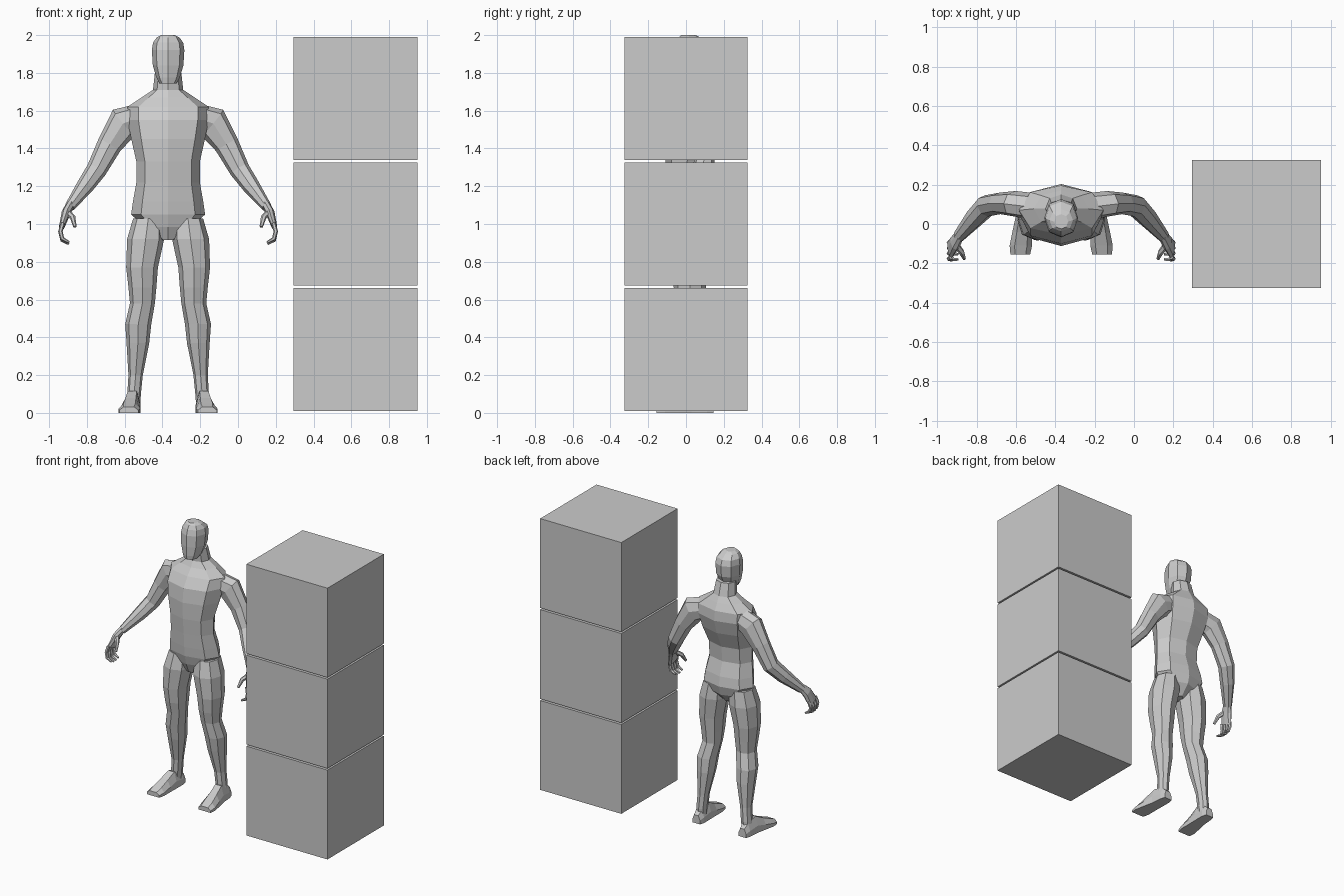
import bpy, bmesh
from mathutils import Vector

CX = -0.37  # centre line of the figure
K = 0.73
OCT = [(0, -1), (K, -K), (1, 0), (K, K), (0, 1), (-K, K), (-1, 0), (-K, -K)]
HEX = [(1, 0), (.5, .87), (-.5, .87), (-1, 0), (-.5, -.87), (.5, -.87)]


def loft(name, rings):
    """Closed skin through a list of equally sized point rings."""
    bm = bmesh.new()
    vs = [[bm.verts.new(p) for p in r] for r in rings]
    n = len(vs[0])
    for a, b in zip(vs, vs[1:]):
        for i in range(n):
            j = (i + 1) % n
            bm.faces.new((a[i], a[j], b[j], b[i]))
    bm.faces.new(vs[0][::-1])
    bm.faces.new(vs[-1])
    bmesh.ops.recalc_face_normals(bm, faces=bm.faces)
    me = bpy.data.meshes.new(name)
    bm.to_mesh(me)
    bm.free()
    ob = bpy.data.objects.new(name, me)
    bpy.context.collection.objects.link(ob)
    return ob


def stack(name, rows, s=1):
    """Rows of (z, centre x, half width, front y, back y)."""
    return loft(name, [[(CX + s * (c + w * u), (f + b) / 2 + (b - f) / 2 * v, z)
                        for u, v in OCT] for z, c, w, f, b in rows])


def limb(name, rows, s, shape=OCT):
    """Rows of (x, y, z, radius across, radius in depth) along a path."""
    pts = [Vector(r[:3]) for r in rows]
    rings = []
    for i, r in enumerate(rows):
        t = (pts[min(i + 1, len(pts) - 1)] - pts[max(i - 1, 0)]).normalized()
        a = t.cross(Vector((0, 1, 0))).normalized()
        d = t.cross(a)
        ring = [pts[i] + a * r[3] * u + d * r[4] * v for u, v in shape]
        rings.append([(CX + s * p.x, p.y, p.z) for p in ring])
    return loft(name, rings)


# torso and neck
body = stack("figure", [
    (.915, 0, .035, -.04, .07), (.985, 0, .12, -.07, .135), (1.05, 0, .196, -.085, .15),
    (1.12, 0, .186, -.092, .14), (1.22, 0, .168, -.098, .11), (1.33, 0, .168, -.108, .12),
    (1.45, 0, .195, -.112, .175), (1.55, 0, .215, -.10, .203), (1.62, 0, .215, -.055, .195),
    (1.67, 0, .14, -.015, .17), (1.71, 0, .08, .005, .15), (1.80, 0, .07, .0, .125)])

# head
parts = [stack("head", [
    (1.745, 0, .045, -.06, .04), (1.775, 0, .062, -.066, .09), (1.84, 0, .081, -.068, .12),
    (1.92, 0, .086, -.065, .127), (1.96, 0, .08, -.053, .113), (1.988, 0, .06, -.037, .075),
    (2.0, 0, .035, -.025, .05)])]

for s in (-1, 1):
    # leg
    parts.append(stack("leg", [
        (1.03, .105, .08, -.06, .12), (.92, .119, .098, -.085, .132), (.77, .138, .084, -.08, .118),
        (.665, .136, .074, -.065, .105), (.58, .136, .066, -.045, .095), (.47, .158, .069, -.03, .122),
        (.37, .16, .06, -.01, .128), (.2, .172, .038, .035, .122), (.1, .18, .036, .04, .126),
        (.03, .185, .036, .04, .12)], s))
    # foot, swept from heel to toe: (y, centre x, half width, height)
    foot = [(.145, .186, .03, .06), (.11, .186, .04, .09), (.03, .19, .043, .115),
            (-.04, .198, .05, .08), (-.11, .205, .057, .05), (-.155, .208, .05, .032)]
    outline = [(-1, 0), (1, 0), (1, .45), (.55, 1), (-.55, 1), (-1, .45)]
    parts.append(loft("foot", [[(CX + s * (c + w * u), y, h * v) for u, v in outline]
                               for y, c, w, h in foot]))
    # arm and palm
    parts.append(limb("arm", [
        (.12, .085, 1.575, .07, .07), (.235, .103, 1.535, .09, .065), (.31, .105, 1.42, .066, .055),
        (.38, .092, 1.285, .054, .056), (.44, .03, 1.2, .046, .05), (.522, -.065, 1.09, .027, .032)], s))
    parts.append(limb("palm", [
        (.517, -.058, 1.105, .022, .028), (.54, -.095, 1.06, .024, .042),
        (.563, -.128, .985, .015, .05)], s))
    # four curled fingers and a thumb
    for i in range(4):
        y = -.087 - .027 * i
        d = .008 * (i % 3 > 0)
        parts.append(limb("finger", [
            (.558, y, 1.005, .012, .012), (.57, y - .008, .96, .012, .012),
            (.56, y - .012, .922 - d, .011, .011), (.525, y - .012, .903 - d, .007, .007)], s, HEX))
    parts.append(limb("thumb", [
        (.535, -.105, 1.065, .017, .017), (.505, -.145, 1.035, .015, .015),
        (.493, -.175, .985, .009, .009)], s, HEX))

# weld all body parts into one skin
for p in parts:
    m = body.modifiers.new(p.name, 'BOOLEAN')
    m.operation = 'UNION'
    m.solver = 'EXACT'
    m.object = p
bpy.context.view_layer.update()
skin = bpy.data.meshes.new_from_object(body.evaluated_get(bpy.context.evaluated_depsgraph_get()))
body.modifiers.clear()
body.data = skin
for p in parts:
    bpy.data.objects.remove(p)

# three stacked boxes
for i, name in enumerate(("lower_box", "middle_box", "upper_box")):
    bpy.ops.mesh.primitive_cube_add(size=1, location=(.6225, 0, .336 + .664 * i))
    box = bpy.context.object
    box.name = name
    box.scale = (.655, .65, .652)
